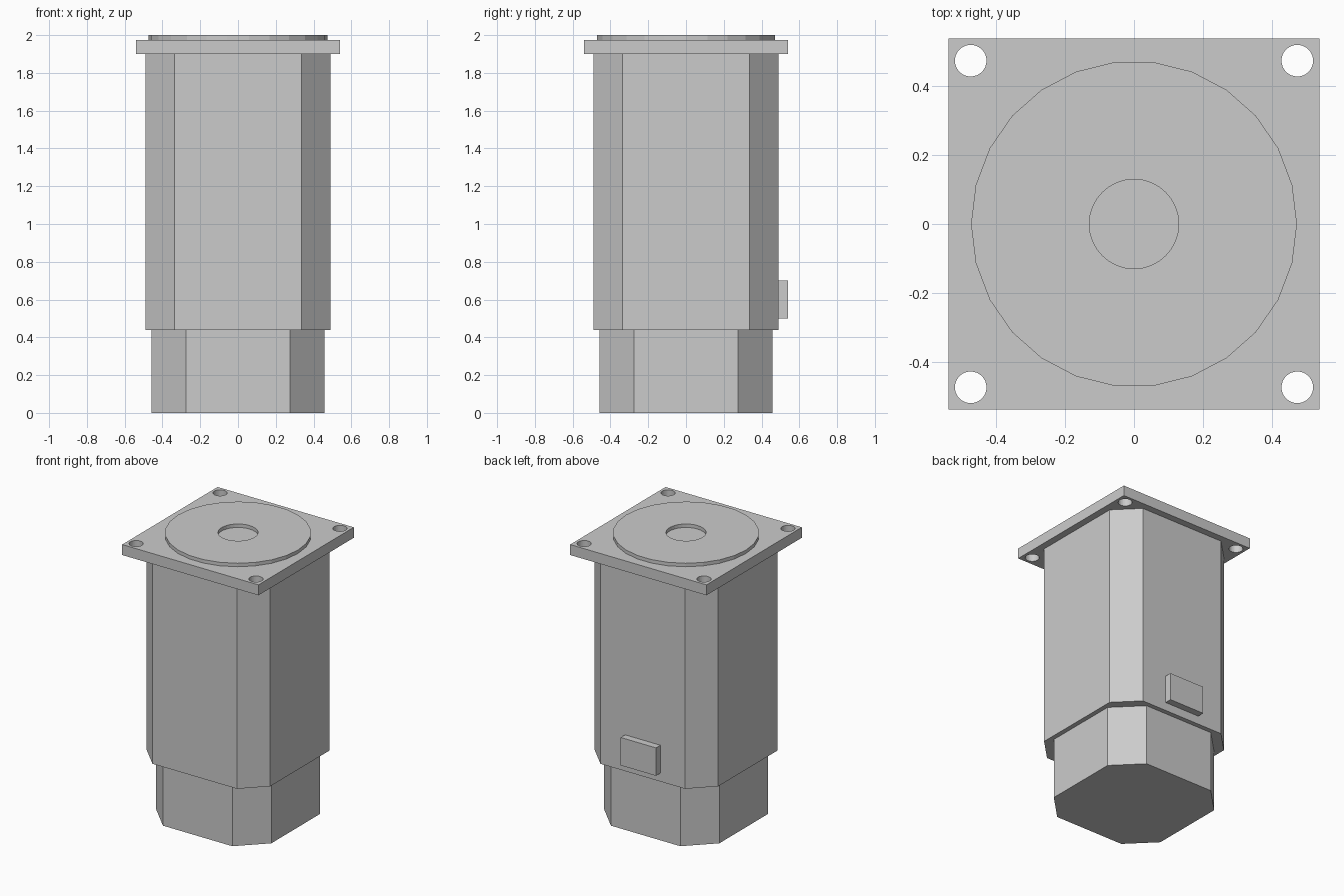
import bpy
from math import cos, sin, tau

if "Cube" in bpy.data.objects:
    bpy.data.objects.remove(bpy.data.objects["Cube"])


def prism(name, points, z0, z1):
    """Extrude a closed 2D outline from z0 to z1."""
    n = len(points)
    verts = [(x, y, z) for z in (z0, z1) for x, y in points]
    faces = [tuple(reversed(range(n))), tuple(range(n, 2 * n))]
    faces += [(i, (i + 1) % n, (i + 1) % n + n, i + n) for i in range(n)]
    mesh = bpy.data.meshes.new(name)
    mesh.from_pydata(verts, [], faces)
    obj = bpy.data.objects.new(name, mesh)
    bpy.context.collection.objects.link(obj)
    return obj


def octagon(h, c):
    """Square of half width h whose flat sides end at +-c."""
    return [(h, -c), (h, c), (c, h), (-c, h), (-h, c), (-h, -c), (-c, -h), (c, -h)]


def circle(r, n, cx=0, cy=0):
    return [(cx + r * cos(tau * i / n), cy + r * sin(tau * i / n)) for i in range(n)]


def rectangle(x0, x1, y0, y1):
    return [(x0, y0), (x1, y0), (x1, y1), (x0, y1)]


def cut(obj, cutter):
    cutter.hide_render = True
    cutter.hide_set(True)
    mod = obj.modifiers.new("hole", 'BOOLEAN')
    mod.operation = 'DIFFERENCE'
    mod.solver = 'EXACT'
    mod.object = cutter


# Motor housing: narrow rear cap and main body
prism("rear_cap", octagon(0.457, 0.275), 0, 0.44)
prism("motor_body", octagon(0.49, 0.335), 0.44, 1.90)

# Cable connector on the back face
prism("connector", rectangle(-0.14, 0.14, 0.49, 0.54), 0.50, 0.70)

# Mounting flange with four bolt holes
flange = prism("flange", rectangle(-0.54, 0.54, -0.54, 0.54), 1.90, 1.975)
for sx in (-1, 1):
    for sy in (-1, 1):
        cut(flange, prism("bolt_cutter", circle(0.046, 32, sx * 0.475, sy * 0.475), 1.8, 2.1))

# Raised pilot ring with a shallow centre recess
pilot = prism("pilot_ring", circle(0.474, 26), 1.975, 2.0)
cut(pilot, prism("recess_cutter", circle(0.13, 32), 1.9, 2.1))
